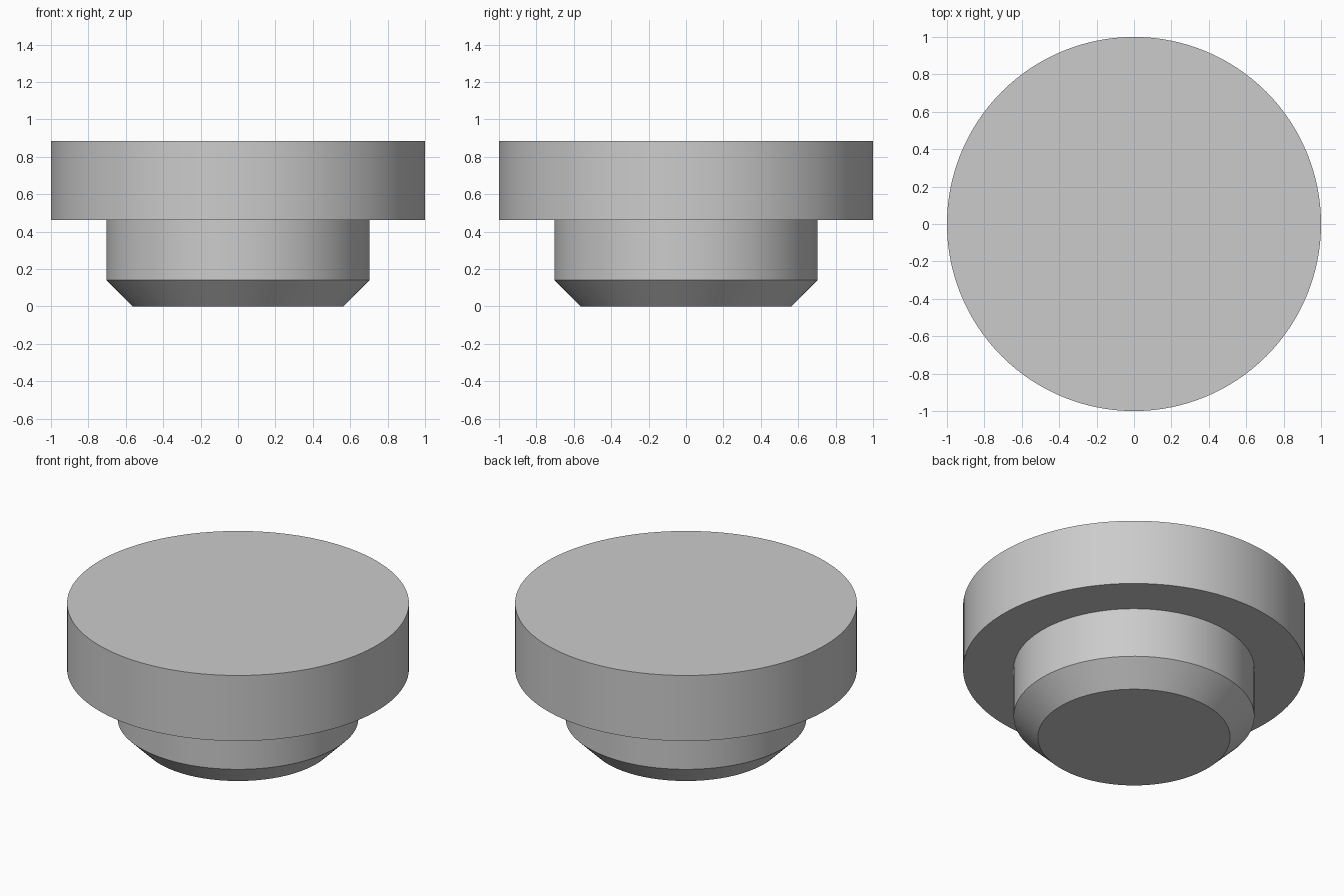
import bpy, bmesh, math

SEGMENTS = 128

cube = bpy.data.objects.get("Cube")
if cube:
    bpy.data.objects.remove(cube, do_unlink=True)

# Plain grey material
grey = bpy.data.materials.new("plain_grey")
grey.use_nodes = True
colour = (0.6, 0.6, 0.6, 1.0)
grey.diffuse_color = colour
grey.node_tree.nodes["Principled BSDF"].inputs["Base Color"].default_value = colour


def lathe(name, profile, material):
    """Revolve (radius, z) points, listed bottom to top, into a capped solid."""
    bm = bmesh.new()
    rings = []
    for radius, z in profile:
        angles = [math.tau * i / SEGMENTS for i in range(SEGMENTS)]
        rings.append([bm.verts.new((radius * math.cos(a), radius * math.sin(a), z))
                      for a in angles])
    for low, high in zip(rings, rings[1:]):
        for i in range(SEGMENTS):
            j = (i + 1) % SEGMENTS
            bm.faces.new((low[i], low[j], high[j], high[i]))
    bm.faces.new(rings[0][::-1])
    bm.faces.new(rings[-1])
    bm.normal_update()
    mesh = bpy.data.meshes.new(name)
    bm.to_mesh(mesh)
    bm.free()
    mesh.materials.append(material)
    obj = bpy.data.objects.new(name, mesh)
    bpy.context.collection.objects.link(obj)
    return obj


# Stepped plug: chamfered stem, flat shoulder and wide head in one solid
plug = lathe("stepped_plug", [
    (0.563, 0.0),    # foot
    (0.704, 0.141),  # top of chamfer
    (0.704, 0.462),  # stem meets shoulder
    (1.0, 0.462),    # head underside
    (1.0, 0.885),    # head top
], grey)

bpy.ops.object.select_all(action="DESELECT")
plug.select_set(True)
bpy.context.view_layer.objects.active = plug
bpy.ops.object.shade_smooth_by_angle(angle=math.radians(30))
